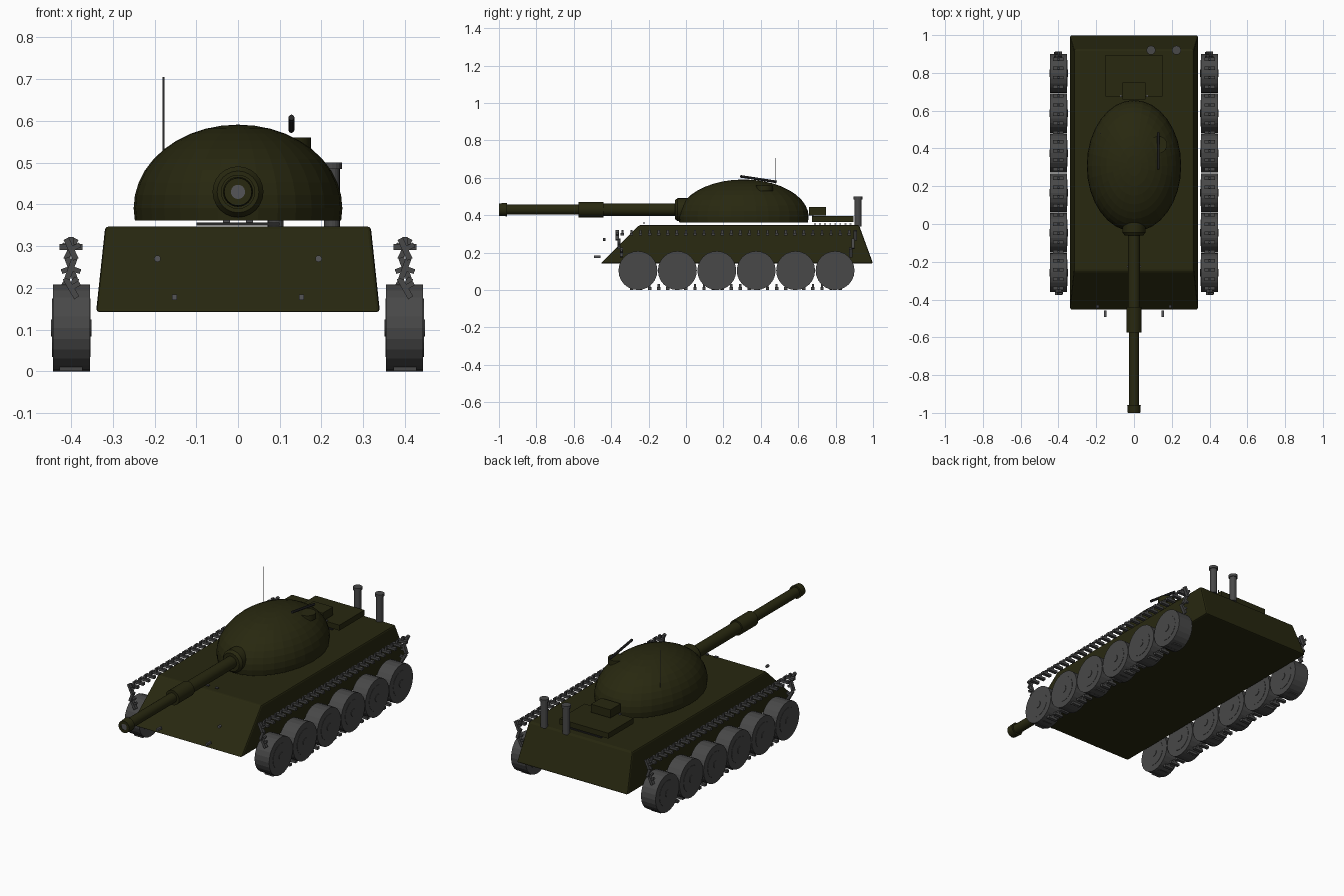
import bpy, bmesh, math
from mathutils import Matrix, Vector

if "Cube" in bpy.data.objects:
    bpy.data.objects.remove(bpy.data.objects["Cube"])


def material(name, rgb):
    m = bpy.data.materials.new(name)
    m.diffuse_color = (*rgb, 1)
    m.use_nodes = True
    m.node_tree.nodes["Principled BSDF"].inputs["Base Color"].default_value = m.diffuse_color
    return m


OLIVE = material("dark olive", (0.021, 0.021, 0.005))
GREY = material("wheel grey", (0.065, 0.065, 0.065))
STEEL = material("steel grey", (0.09, 0.09, 0.095))
DARK = material("dark metal", (0.02, 0.02, 0.02))


def finish(name, bm, mat, smooth=False):
    bmesh.ops.recalc_face_normals(bm, faces=bm.faces)
    me = bpy.data.meshes.new(name)
    bm.to_mesh(me)
    bm.free()
    me.materials.append(mat)
    ob = bpy.data.objects.new(name, me)
    bpy.context.collection.objects.link(ob)
    if smooth:
        bpy.ops.object.select_all(action='DESELECT')
        ob.select_set(True)
        bpy.context.view_layer.objects.active = ob
        bpy.ops.object.shade_smooth_by_angle(angle=math.radians(30))
    return ob


def add_box(bm, c, s, rot=None):
    m = Matrix.Translation(c) @ (rot or Matrix()) @ Matrix.Diagonal((*s, 1))
    bmesh.ops.create_cube(bm, size=1, matrix=m)


def box(name, c, s, mat):
    bm = bmesh.new()
    add_box(bm, c, s)
    return finish(name, bm, mat)


def add_rod(bm, a, b, r, seg=24):
    a, b = Vector(a), Vector(b)
    q = (b - a).to_track_quat('Z', 'Y').to_matrix().to_4x4()
    bmesh.ops.create_cone(bm, cap_ends=True, segments=seg, radius1=r, radius2=r,
                          depth=(b - a).length,
                          matrix=Matrix.Translation((a + b) / 2) @ q)


def rod(name, a, b, r, mat, seg=24):
    bm = bmesh.new()
    add_rod(bm, a, b, r, seg)
    return finish(name, bm, mat, True)


# hull: tapered box with sloped front and back
bm = bmesh.new()
bmesh.ops.create_cube(bm, size=2)
for v in bm.verts:
    top = v.co.z > 0
    x = 0.318 if top else 0.34
    y = (-0.25 if top else -0.457) if v.co.y < 0 else (0.925 if top else 1.0)
    v.co = (math.copysign(x, v.co.x), y, 0.347 if top else 0.142)
hull = finish("hull", bm, OLIVE)
bev = hull.modifiers.new("bevel", 'BEVEL')
bev.width, bev.segments = 0.008, 2

# turret: half ellipsoid cut flat underneath
bm = bmesh.new()
bmesh.ops.create_uvsphere(bm, u_segments=32, v_segments=20, radius=1,
                          matrix=Matrix.Translation((0, 0.308, 0.391)) @ Matrix.Diagonal((0.25, 0.348, 0.2, 1)))
cut = bmesh.ops.bisect_plane(bm, geom=bm.verts[:] + bm.edges[:] + bm.faces[:],
                             plane_co=(0, 0, 0.361), plane_no=(0, 0, -1), clear_outer=True)
bmesh.ops.edgeloop_fill(bm, edges=[e for e in cut['geom_cut'] if isinstance(e, bmesh.types.BMEdge)])
finish("turret", bm, OLIVE)

# gun: lathed profile of (y, radius) along the barrel axis
GZ = 0.43
profile = [(0.08, 0), (0.08, 0.061), (-0.045, 0.061), (-0.06, 0.05), (-0.06, 0.033), (-0.44, 0.033),
           (-0.44, 0.041), (-0.575, 0.041), (-0.575, 0.027), (-0.958, 0.027),
           (-0.958, 0.036), (-1.0, 0.033), (-1.0, 0.017), (-0.993, 0.017), (-0.993, 0)]
bm = bmesh.new()
vs = [bm.verts.new((r, y, GZ)) for y, r in profile]
es = [bm.edges.new(p) for p in zip(vs, vs[1:])]
bmesh.ops.spin(bm, geom=vs + es, cent=(0, 0, GZ), axis=(0, 1, 0), angle=math.tau, steps=24)
bmesh.ops.remove_doubles(bm, verts=bm.verts, dist=1e-5)
finish("gun_barrel", bm, OLIVE, True)
rod("gun_bore", (0, -0.99, GZ), (0, -0.998, GZ), 0.017, STEEL)

# turret fittings
rod("antenna", (-0.178, 0.48, 0.5), (-0.178, 0.48, 0.705), 0.0025, STEEL, 8)
rod("turret_hatch", (0.13, 0.42, 0.53), (0.13, 0.42, 0.56), 0.045, OLIVE)
rod("machine_gun", (0.128, 0.29, 0.608), (0.128, 0.485, 0.578), 0.007, DARK, 12)

# engine deck and stowage box
box("engine_deck", (0, 0.785, 0.38), (0.3, 0.22, 0.03), OLIVE)
box("stowage_box", (0, 0.703, 0.422), (0.12, 0.09, 0.045), OLIVE)
bm = bmesh.new()
for i in range(8):
    add_box(bm, (0, 0.69 + i * 0.027, 0.353), (0.2, 0.01, 0.006))
finish("engine_grille", bm, DARK)

# exhaust pipes with caps
for i, x in enumerate((0.09, 0.225)):
    bm = bmesh.new()
    add_rod(bm, (x, 0.92, 0.34), (x, 0.92, 0.485), 0.019, 16)
    add_rod(bm, (x, 0.92, 0.485), (x, 0.92, 0.5), 0.024, 16)
    finish("exhaust_pipe_%d" % (i + 1), bm, GREY)

# small paired fittings on the hull
for side, s in (("left", -1), ("right", 1)):
    rod("headlight_" + side, (s * 0.193, -0.445, 0.27), (s * 0.193, -0.43, 0.27), 0.008, STEEL, 12)
    box("tow_hook_" + side, (s * 0.152, -0.475, 0.178), (0.011, 0.035, 0.013), STEEL)
    box("periscope_" + side, (s * 0.028, -0.225, 0.359), (0.017, 0.012, 0.006), STEEL)
    box("deck_hinge_" + side, (s * 0.07, 0.678, 0.398), (0.01, 0.01, 0.006), STEEL)

# road wheels and track links on each side
for side, s in (("left", -1), ("right", 1)):
    for i in range(6):
        y, z = -0.257 + i * 0.2108, 0.104
        bm = bmesh.new()
        for half, r in ((0.0445, 0.104), (0.046, 0.07), (0.0485, 0.02)):
            add_rod(bm, (s * 0.399 - half, y, z), (s * 0.399 + half, y, z), r, 24)
        finish("wheel_%s_%d" % (side, i + 1), bm, GREY)

    bm = bmesh.new()
    X = s * 0.4

    def link(y, z, angle=0):
        rot = Matrix.Rotation(math.radians(angle), 4, 'Y')
        add_box(bm, (X, y, z), (0.055, 0.018, 0.014), rot)
        add_box(bm, Vector((X, y, z)) + rot @ Vector((0, 0, 0.015)), (0.012, 0.012, 0.018), rot)

    for i in range(26):  # upper and lower runs
        y = -0.34 + i * 0.0485
        link(y, 0.298)
        if 0 < i < 25:
            link(y, 0.008)
    for y, z, a in ((-0.368, 0.293, 65), (-0.358, 0.247, 110), (-0.345, 0.2, 60),
                    (0.905, 0.293, -65), (0.893, 0.247, -110), (0.88, 0.2, -60)):
        link(y, z, a)  # links around the two ends
    finish("track_links_" + side, bm, GREY)
